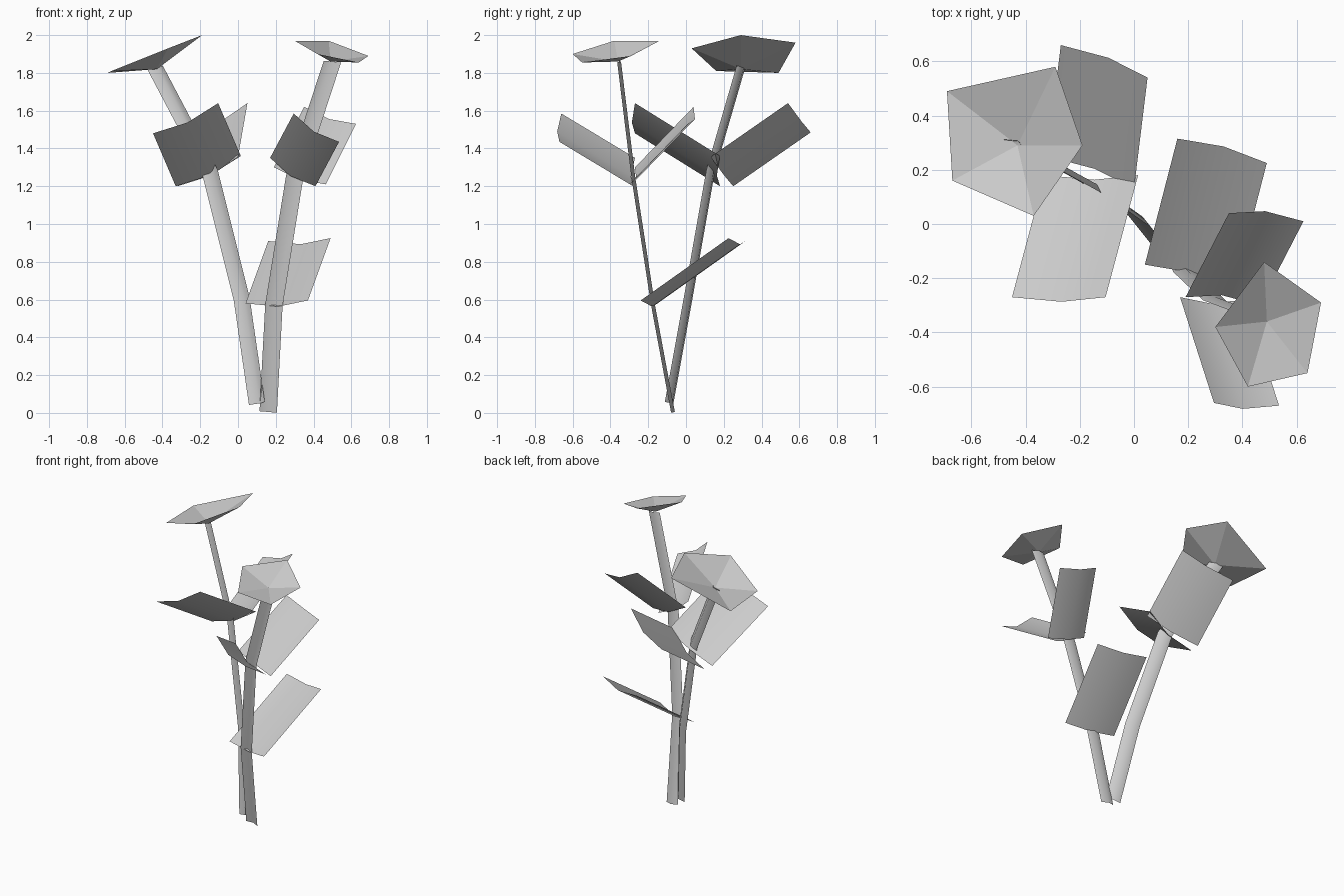
import bpy
from mathutils import Vector

cube = bpy.data.objects.get("Cube")
if cube:
    bpy.data.objects.remove(cube)

# One plain grey for the whole plant
grey = bpy.data.materials.new("plain grey")
grey.use_nodes = True
colour = (0.6, 0.6, 0.6, 1)
grey.diffuse_color = colour
grey.node_tree.nodes["Principled BSDF"].inputs["Base Color"].default_value = colour


def make_object(name, points, faces, smooth=True):
    mesh = bpy.data.meshes.new(name)
    mesh.from_pydata([tuple(point) for point in points], [], faces)
    mesh.materials.append(grey)
    for polygon in mesh.polygons:
        polygon.use_smooth = smooth
    thing = bpy.data.objects.new(name, mesh)
    bpy.context.collection.objects.link(thing)
    return thing


def make_strip(name, rows):
    """Join rows of three points into a sheet creased along its middle."""
    points = [point for row in rows for point in row]
    faces = []
    for row in range(len(rows) - 1):
        for column in range(2):
            start = row * 3 + column
            faces.append((start, start + 1, start + 4, start + 3))
    return make_object(name, points, faces)


def make_stem(name, path, half_width, bulge):
    half_width, bulge = Vector(half_width), Vector(bulge)
    rows = []
    for centre in map(Vector, path):
        rows.append((centre - half_width, centre + bulge, centre + half_width))
    make_strip(name, rows)


def make_leaf(name, base_left, base_right, tip_left, sag=0.03):
    """A rectangular leaf, its middle line sagging below its two long edges."""
    left, right, tip = map(Vector, (base_left, base_right, tip_left))
    across, along = right - left, tip - left
    normal = across.cross(along).normalized()
    if normal.z > 0:
        normal.negate()
    middle = left + across / 2 + normal * sag
    base = (left, middle, right)
    make_strip(name, [base, [point + along for point in base]])


def make_flower(name, centre, rim):
    """A shallow five-sided cup."""
    count = len(rim)
    faces = [(0, i + 1, (i + 1) % count + 1) for i in range(count)]
    make_object(name, [centre] + rim, faces, smooth=False)


# Stems: thin folded strips
make_stem("tall_stem",
          [(0.1, -0.09, 0.05), (0.02, 0.01, 0.6), (-0.15, 0.13, 1.28), (-0.44, 0.29, 1.83)],
          half_width=(0.042, -0.022, 0.008), bulge=(0.012, 0.017, 0))
make_stem("short_stem",
          [(0.16, -0.075, 0.005), (0.19, -0.18, 0.57), (0.3, -0.285, 1.25), (0.5, -0.36, 1.86)],
          half_width=(0.046, -0.004, -0.004), bulge=(0, 0.016, 0))

# Leaves
make_leaf("low_leaf", (0.04, -0.15, 0.58), (0.37, -0.24, 0.595), (0.16, 0.315, 0.91))
make_leaf("tall_back_leaf", (0, 0.13, 1.355), (-0.32, 0.25, 1.2), (0.05, 0.54, 1.64))
make_leaf("tall_front_leaf", (-0.33, 0.18, 1.2), (0.015, 0.18, 1.36), (-0.45, -0.27, 1.48))
make_leaf("short_back_leaf", (0.19, -0.27, 1.3), (0.465, -0.3, 1.21), (0.35, 0.04, 1.62))
make_leaf("short_front_leaf", (0.17, -0.27, 1.35), (0.41, -0.28, 1.2), (0.295, -0.66, 1.585))

# Flowers
make_flower("tall_flower", (-0.43, 0.29, 1.82),
            [(-0.69, 0.49, 1.8), (-0.67, 0.16, 1.81), (-0.37, 0.03, 1.93),
             (-0.19, 0.29, 2), (-0.29, 0.58, 1.96)])
make_flower("short_flower", (0.49, -0.36, 1.86),
            [(0.48, -0.14, 1.97), (0.3, -0.38, 1.97), (0.42, -0.6, 1.9),
             (0.64, -0.55, 1.855), (0.69, -0.29, 1.89)])
